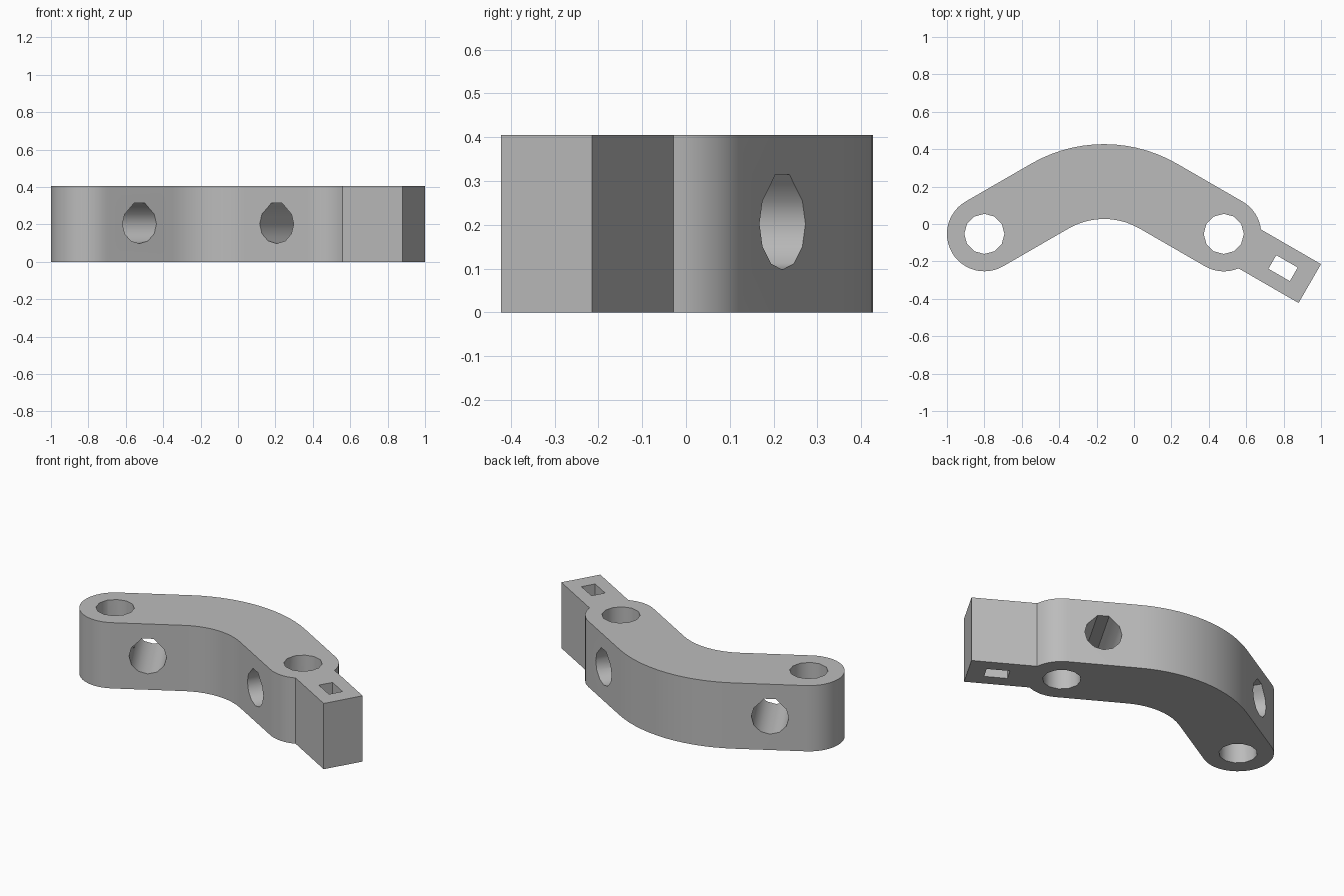
import bpy, bmesh, math
from mathutils import Matrix, Vector

if "Cube" in bpy.data.objects:
    bpy.data.objects.remove(bpy.data.objects["Cube"])

H = 0.405                      # thickness
MX, CY = -0.16, -0.053         # mirror line of the arm, height of the end pivots
HALF, W = 0.64, 0.2            # pivot spacing / 2, arm half width
S30, C30 = 0.5, math.cos(math.pi / 6)
APEX = 0.227                   # centreline apex of the bend
BEND = (CY + HALF * S30 / C30 - APEX) * C30 / (1 - C30)
LEFT, RIGHT = Vector((MX - HALF, CY)), Vector((MX + HALF, CY))

grey = bpy.data.materials.new("light_grey")
grey.diffuse_color = (0.5, 0.5, 0.5, 1)
grey.use_nodes = True
grey.node_tree.nodes["Principled BSDF"].inputs["Base Color"].default_value = grey.diffuse_color


def arc(c, r, a0, a1, n):
    return [(c[0] + r * math.cos(math.radians(a0 + (a1 - a0) * i / n)),
             c[1] + r * math.sin(math.radians(a0 + (a1 - a0) * i / n)))
            for i in range(n + 1)]


def prism(name, pts, z0, z1, matrix=Matrix()):
    """Extrude a closed outline between two heights."""
    bm = bmesh.new()
    face = bm.faces.new([bm.verts.new((x, y, z0)) for x, y in pts])
    up = bmesh.ops.extrude_face_region(bm, geom=[face])["geom"]
    bmesh.ops.translate(bm, vec=(0, 0, z1 - z0),
                        verts=[v for v in up if isinstance(v, bmesh.types.BMVert)])
    bmesh.ops.recalc_face_normals(bm, faces=bm.faces)
    me = bpy.data.meshes.new(name)
    bm.to_mesh(me)
    bm.free()
    me.materials.append(grey)
    ob = bpy.data.objects.new(name, me)
    ob.matrix_world = matrix
    bpy.context.collection.objects.link(ob)
    return ob


def on_tab(u, v):
    """Point at distance u along the tab axis and v to its left."""
    return (RIGHT.x + u * C30 + v * S30, RIGHT.y - u * S30 + v * C30)


# Bent arm with rounded ends and a square tab, as one outline (clockwise)
centre = (MX, APEX - BEND)
TAB, TIP = 0.12, 0.531
spread = math.degrees(math.asin(TAB / W))
outline = (arc(centre, BEND + W, 120, 60, 14)
           + arc(RIGHT, W, 60, -30 + spread, 8)
           + [on_tab(TIP, TAB), on_tab(TIP, -TAB)]
           + arc(RIGHT, W, -30 - spread, -120, 8)
           + arc(centre, BEND - W, 60, 120, 10)
           + arc(LEFT, W, -60, -240, 24))
body = prism("bent_arm", outline, 0, H)

# Vertical pivot holes and the tab slot
cutters = [prism("pivot_hole_cutter", arc(c, 0.1073, 0, 330, 11), -0.1, H + 0.1)
           for c in (LEFT, RIGHT)]
cutters.append(prism("slot_cutter", [on_tab(0.366 + u, v) for u, v in
               ((-0.066, -0.042), (0.066, -0.042), (0.066, 0.042), (-0.066, 0.042))],
               -0.1, H + 0.1))

# Cross holes: round below, 45 degree flat-topped roof above
R = 0.105
roof = arc((0, 0), R, 150, 390, 8) + [(0.5 * R, 0.866 * R), (0.31 * R, 1.07 * R),
                                     (-0.31 * R, 1.07 * R), (-0.5 * R, 0.866 * R)]
for s in (-1, 1):
    pos = (MX + s * (HALF - 0.2 * C30), CY + 0.2 * S30, H / 2)
    m = (Matrix.Translation(pos) @ Matrix.Rotation(-s * math.pi / 6, 4, 'Z')
         @ Matrix.Rotation(math.pi / 2, 4, 'X'))
    cutters.append(prism("cross_hole_cutter", roof, -0.4, 0.4, m))

bpy.context.view_layer.objects.active = body
for c in cutters:
    c.hide_render = True
    mod = body.modifiers.new("cut", 'BOOLEAN')
    mod.operation, mod.solver, mod.object = 'DIFFERENCE', 'EXACT', c
    bpy.ops.object.modifier_apply(modifier=mod.name)
for c in cutters:
    bpy.data.objects.remove(c)

body.select_set(True)
bpy.ops.object.shade_smooth_by_angle(angle=math.radians(32))
